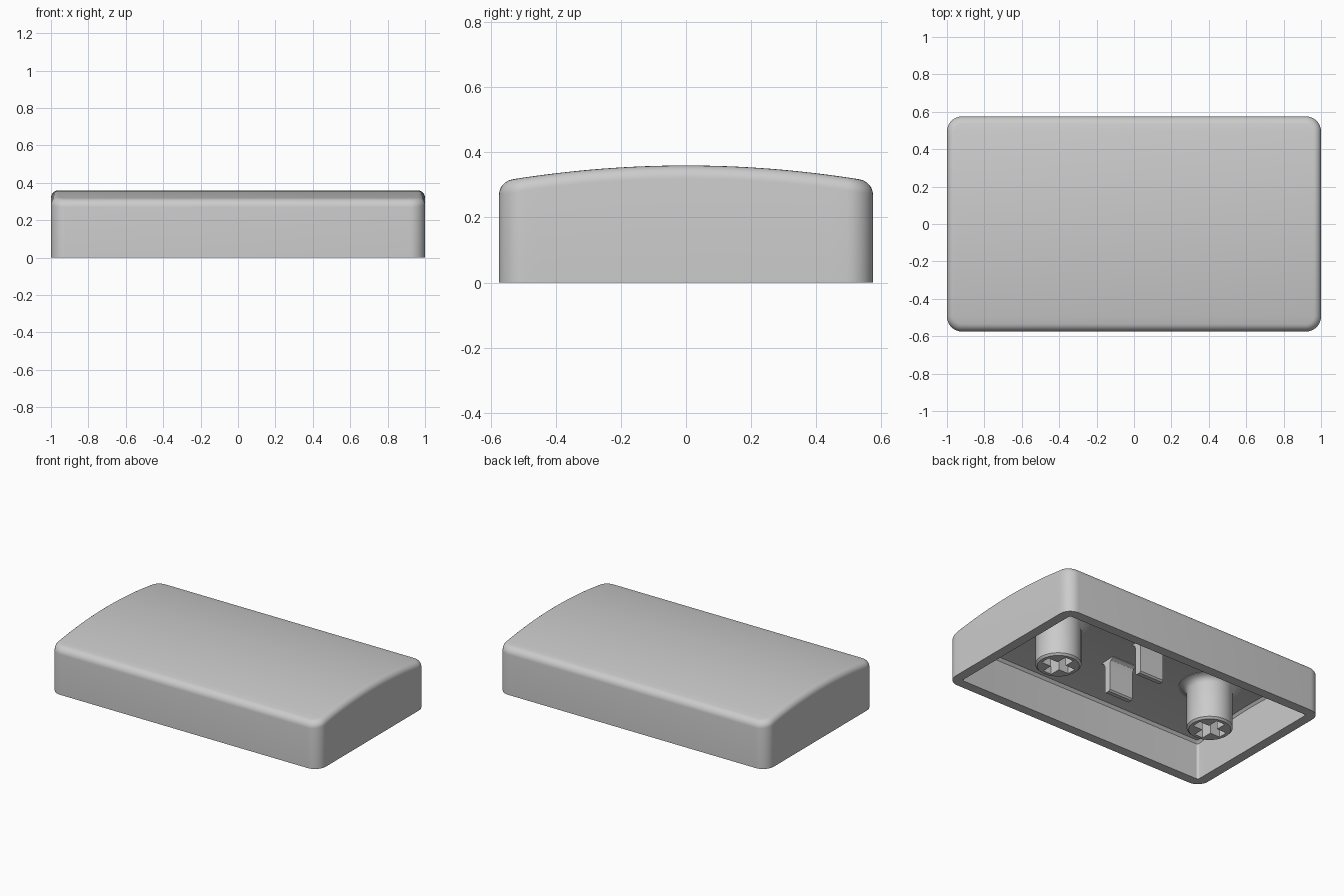
import bpy, bmesh, math

old = bpy.data.objects.get("Cube")
if old:
    bpy.data.objects.remove(old, do_unlink=True)

HALF_X, HALF_Y = 1.0, 0.575
WALL = 0.065

grey = bpy.data.materials.new("plain grey plastic")
grey.use_nodes = True
colour = (0.6, 0.6, 0.6, 1)
grey.diffuse_color = colour
grey.node_tree.nodes["Principled BSDF"].inputs["Base Color"].default_value = colour


def make(name, bm, angle=35):
    bmesh.ops.recalc_face_normals(bm, faces=bm.faces)
    mesh = bpy.data.meshes.new(name)
    bm.to_mesh(mesh)
    bm.free()
    mesh.materials.append(grey)
    obj = bpy.data.objects.new(name, mesh)
    bpy.context.collection.objects.link(obj)
    smooth(obj, angle)
    return obj


def smooth(obj, angle=35):
    bpy.ops.object.select_all(action="DESELECT")
    obj.select_set(True)
    bpy.context.view_layer.objects.active = obj
    bpy.ops.object.shade_smooth_by_angle(angle=math.radians(angle))


def extrude(points, axis_point, vector):
    """Closed outline swept along a vector; axis_point maps (a, b) to 3D."""
    bm = bmesh.new()
    face = bm.faces.new([bm.verts.new(axis_point(a, b)) for a, b in points])
    swept = bmesh.ops.extrude_face_region(bm, geom=[face])["geom"]
    verts = [v for v in swept if isinstance(v, bmesh.types.BMVert)]
    bmesh.ops.translate(bm, verts=verts, vec=vector)
    return bm


# Shell: stacked rounded rectangles, domed across the depth
def dome(y):
    return 0.36 - 0.15 * y * y


def half_outline(inset, radius, steps=8, spans=20):
    """Right-hand half of a rounded rectangle, from front to back."""
    cx, cy = HALF_X - inset - radius, HALF_Y - inset - radius
    arc = [(cx + radius * math.cos(t), cy + radius * math.sin(t))
           for t in (math.pi / 2 * i / steps for i in range(steps + 1))]
    front = [(x, -y) for x, y in reversed(arc)]
    side = [(cx + radius, -cy + 2 * cy * i / spans) for i in range(1, spans)]
    return front + side + arc


def shell():
    bm = bmesh.new()

    def ring(inset, radius, height):
        half = half_outline(inset, radius)
        return [[bm.verts.new((s * x, y, height(y))) for x, y in half] for s in (1, -1)]

    def cap(r):
        right, left = r
        for i in range(len(right) - 1):
            bm.faces.new((right[i], right[i + 1], left[i + 1], left[i]))

    corner, fillet, steps = 0.08, 0.04, 6
    rings = [ring(WALL + 0.015, 0.01, lambda y: dome(y) - 0.062),
             ring(WALL, 0.015, lambda y: dome(y) - 0.077),
             ring(WALL, 0.015, lambda y: 0),
             ring(0, corner, lambda y: 0)]
    for k in range(steps + 1):
        t = math.pi / 2 * k / steps
        inset = fillet * (1 - math.cos(t))
        drop = fillet * (1 - math.sin(t))
        rings.append(ring(inset, corner - inset, lambda y, d=drop: dome(y) - d))
    for a, b in zip(rings, rings[1:]):
        la, lb = a[0] + a[1][::-1], b[0] + b[1][::-1]
        for i in range(len(la)):
            j = (i + 1) % len(la)
            bm.faces.new((la[i], la[j], lb[j], lb[i]))
    cap(rings[0])
    cap(rings[-1])
    return make("cap_shell", bm)


# Stem: turned post with a flared root and a cross-shaped socket
def stem(name, x):
    profile = [(0.128, 0), (0.14, 0.012), (0.14, 0.255), (0.15, 0.275),
               (0.168, 0.289), (0.19, 0.294), (0.19, 0.315)]
    sides = 48
    bm = bmesh.new()
    rings = [[bm.verts.new((x + r * math.cos(math.tau * i / sides),
                            r * math.sin(math.tau * i / sides), z))
              for i in range(sides)] for r, z in profile]
    for a, b in zip(rings, rings[1:]):
        for i in range(sides):
            j = (i + 1) % sides
            bm.faces.new((a[i], a[j], b[j], b[i]))
    bm.faces.new(rings[0])
    bm.faces.new(rings[-1])
    post = make(name, bm)

    w, l = 0.032, 0.105
    quarter = [(l, -w), (l, w), (w, w)]
    cross = []
    for turn in range(4):
        for a, b in quarter:
            for _ in range(turn):
                a, b = -b, a
            cross.append((a, b))
    cutter = make("socket_cutter", extrude(cross, lambda a, b: (x + a, b, -0.1), (0, 0, 0.3)))
    cutter.hide_render = True
    mod = post.modifiers.new("socket", "BOOLEAN")
    mod.operation, mod.object, mod.solver = "DIFFERENCE", cutter, "EXACT"
    bpy.context.view_layer.objects.active = post
    bpy.ops.object.modifier_apply(modifier=mod.name)
    bpy.data.objects.remove(cutter, do_unlink=True)
    smooth(post)


# Clip: upright tab with a flared root and chamfered tip
def clip(name, y):
    half = [(0.014, 0.07), (0.024, 0.08), (0.024, 0.26), (0.034, 0.28),
            (0.055, 0.292), (0.055, 0.31)]
    outline = half + [(-a, z) for a, z in reversed(half)]
    make(name, extrude(outline, lambda a, z: (-0.09, y + a, z), (0.18, 0, 0)), 30)


shell()
for side, s in (("left", 1), ("right", -1)):
    stem(side + "_stem", 0.6 * s)
for side, s in (("front", -1), ("back", 1)):
    clip(side + "_clip", 0.145 * s)
